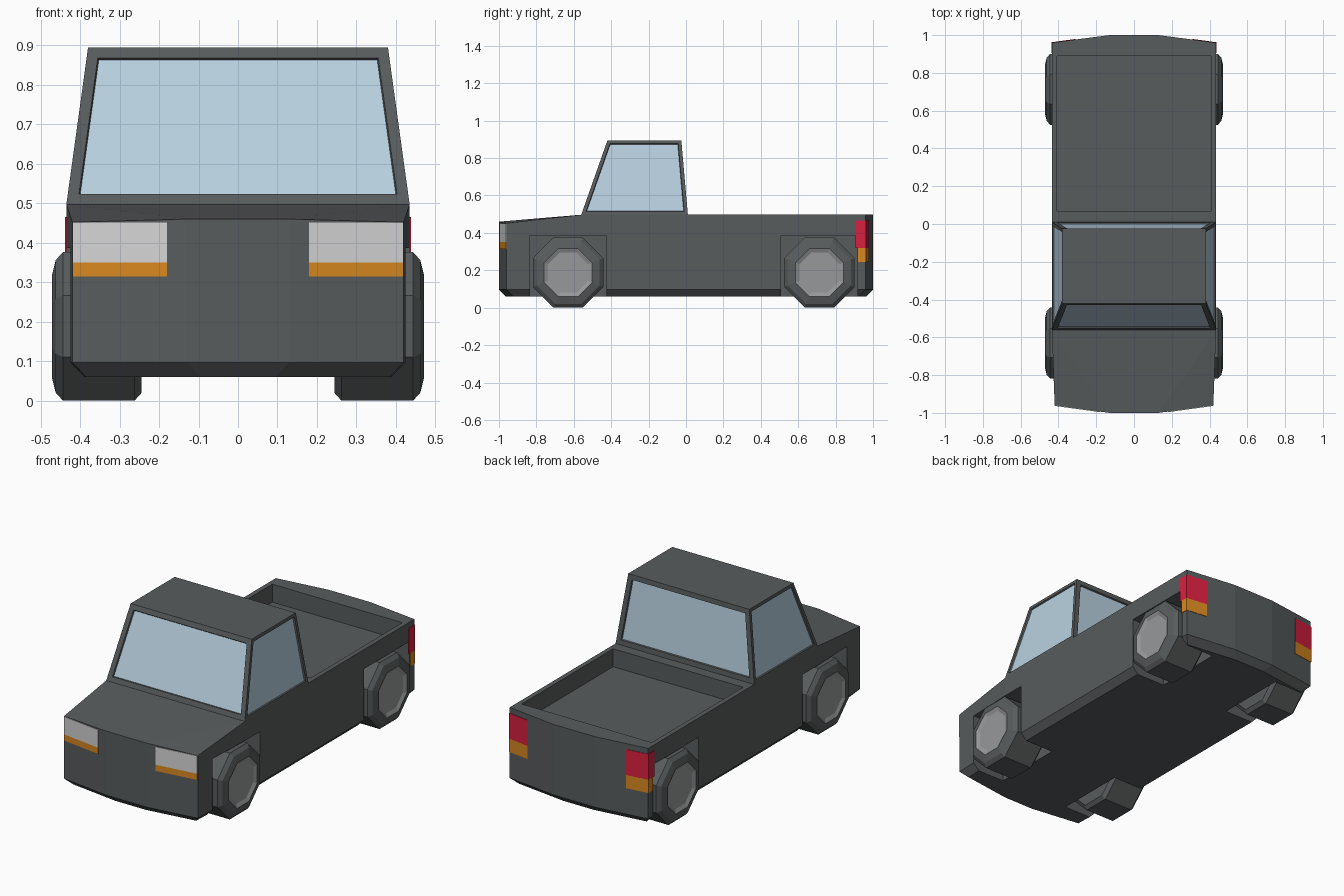
import bpy, bmesh, math
from mathutils import Vector

if "Cube" in bpy.data.objects:
    bpy.data.objects.remove(bpy.data.objects["Cube"])


def material(name, rgb):
    m = bpy.data.materials.new(name)
    m.diffuse_color = (*rgb, 1)
    m.use_nodes = True
    m.node_tree.nodes["Principled BSDF"].inputs["Base Color"].default_value = m.diffuse_color
    return m


GREY = material("charcoal paint", (0.098, 0.107, 0.109))
GLASS = material("pale blue glass", (0.485, 0.637, 0.745))
SILVER = material("silver hub", (0.31, 0.315, 0.32))
WHITE = material("headlight white", (0.66, 0.66, 0.66))
RED = material("tail red", (0.686, 0.014, 0.051))
ORANGE = material("signal orange", (0.686, 0.246, 0.0144))


def finish(bm, name, *mats):
    bmesh.ops.recalc_face_normals(bm, faces=bm.faces)
    me = bpy.data.meshes.new(name)
    bm.to_mesh(me)
    bm.free()
    ob = bpy.data.objects.new(name, me)
    bpy.context.collection.objects.link(ob)
    for m in mats:
        me.materials.append(m)
    return ob


def hull(points):
    """Convex solid around right-half points mirrored over x = 0."""
    bm = bmesh.new()
    for x, y, z in points:
        for s in (-1, 1):
            bm.verts.new((s * x, y, z))
    bmesh.ops.convex_hull(bm, input=bm.verts)
    bmesh.ops.dissolve_limit(bm, angle_limit=0.01, verts=bm.verts, edges=bm.edges)
    bmesh.ops.recalc_face_normals(bm, faces=bm.faces)
    return bm


def add_box(bm, lo, hi):
    lo, hi = Vector(lo), Vector(hi)
    vs = bmesh.ops.create_cube(bm, size=1)["verts"]
    for v in vs:
        v.co = (lo + hi) / 2 + v.co * (hi - lo)


WHEEL_Y = (-0.63, 0.713)

# Body: bowed plan outline with a chamfered sill and a sloping bonnet
outline = [(0.13, -1.0), (0.42, -0.96), (0.435, -0.56), (0.435, 0.96), (0.13, 1.0)]
top_z = [0.46, 0.452, 0.497, 0.497, 0.497]
pts = []
for (x, y), z in zip(outline, top_z):
    pts += [(x, y, z), (x, y, 0.097),
            (x - 0.035, y - math.copysign(0.035, y) * (abs(y) > 0.9), 0.06)]
body = finish(hull(pts), "truck_body", GREY)

# Cutters for the wheel arches and the load bed
bm = bmesh.new()
for y in WHEEL_Y:
    for s in (-1, 1):
        xs = sorted((s * 0.22, s * 0.6))
        add_box(bm, (xs[0], y - 0.205, -0.1), (xs[1], y + 0.205, 0.387))
arches = finish(bm, "wheel_arch_cutter", GREY)
bm = bmesh.new()
add_box(bm, (-0.408, 0.07, 0.395), (0.408, 0.89, 0.7))
bed = finish(bm, "load_bed_cutter", GREY)
for cutter in (arches, bed):
    cutter.hide_render = True
    cutter.display_type = 'WIRE'
    mod = body.modifiers.new(cutter.name, 'BOOLEAN')
    mod.operation = 'DIFFERENCE'
    mod.solver = 'EXACT'
    mod.object = cutter

# Cab: tapered box with recessed windows on all four sides
bm = hull([(0.435, -0.56, 0.497), (0.435, 0.01, 0.497),
           (0.38, -0.42, 0.895), (0.38, -0.025, 0.895)])
for f in [f for f in bm.faces if abs(f.normal.z) < 0.6]:
    width = 0.018 if abs(f.normal.x) > 0.5 else 0.028
    bmesh.ops.inset_individual(bm, faces=[f], thickness=width, use_even_offset=True)
    bmesh.ops.inset_individual(bm, faces=[f], thickness=0.003, depth=-0.008,
                               use_even_offset=True)
    f.material_index = 1
finish(bm, "cab", GREY, GLASS)

# Wheels: eight-sided lathe, rings are (x, flat-side radius)
RINGS = [(0.244, 0.168), (0.262, 0.188), (0.444, 0.188), (0.462, 0.168),
         (0.472, 0.128), (0.462, 0.107)]
for y, end in zip(WHEEL_Y, ("front", "rear")):
    for s, side in ((-1, "left"), (1, "right")):
        bm = bmesh.new()
        loops = []
        for x, r in RINGS:
            r /= math.cos(math.pi / 8)
            angles = [(i + 0.5) * math.pi / 4 for i in range(8)]
            loops.append([bm.verts.new((s * x, y + r * math.cos(a),
                                        0.188 + r * math.sin(a))) for a in angles])
        for k, (a, b) in enumerate(zip(loops, loops[1:])):
            for i in range(8):
                j = (i + 1) % 8
                f = bm.faces.new((a[i], a[j], b[j], b[i]))
                f.material_index = int(k == len(RINGS) - 2)
        bm.faces.new(loops[0])
        bm.faces.new(loops[-1]).material_index = 1
        finish(bm, f"{end}_{side}_wheel", GREY, SILVER)


# Lights: thin plates following the body outline
def light(name, path, z0, z1, mat):
    for s, side in ((-1, "left"), (1, "right")):
        bm = bmesh.new()
        cols = [[bm.verts.new((s * x, y, z)) for z in (z0, z1)] for x, y in path]
        for a, b in zip(cols, cols[1:]):
            bm.faces.new((a[0], b[0], b[1], a[1]))
        ob = finish(bm, f"{side}_{name}", mat)
        mod = ob.modifiers.new("thickness", 'SOLIDIFY')
        mod.thickness = 0.006
        mod.offset = 0


HEAD = [(0.18, -0.993), (0.418, -0.9605)]
TAIL = [(0.435, 0.92), (0.435, 0.96), (0.31, 0.9765)]
TAIL_TOP = [(0.435, 0.906)] + TAIL[1:]
light("headlight", HEAD, 0.35, 0.451, WHITE)
light("front_signal", HEAD, 0.315, 0.35, ORANGE)
light("tail_light", TAIL_TOP, 0.32, 0.465, RED)
light("rear_signal", TAIL, 0.245, 0.32, ORANGE)
